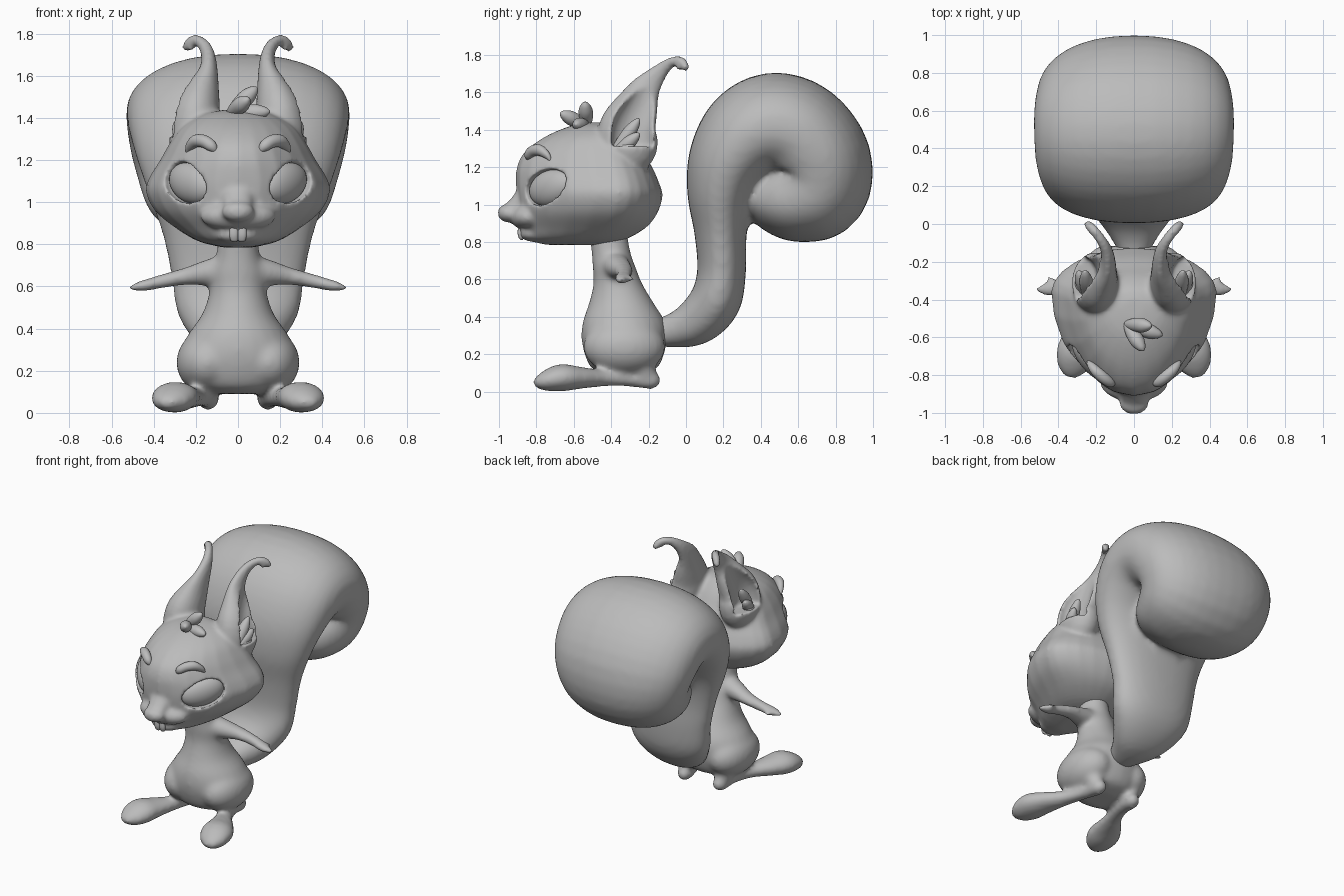
import bpy, bmesh, math
from mathutils import Vector, Matrix

cube = bpy.data.objects.get("Cube")
if cube:
    bpy.data.objects.remove(cube, do_unlink=True)

grey = bpy.data.materials.new("plain_grey")
grey.use_nodes = True
COLOUR = (0.5, 0.5, 0.5, 1)
grey.diffuse_color = COLOUR
grey.node_tree.nodes["Principled BSDF"].inputs["Base Color"].default_value = COLOUR

X, Y, Z = Vector((1, 0, 0)), Vector((0, 1, 0)), Vector((0, 0, 1))
SIDES = (1, -1)


def resample(rows, steps=4):
    """Catmull-Rom through the section rows."""
    rows = [Vector(r) for r in rows]
    pts = [rows[0]] + rows + [rows[-1]]
    out = []
    for a, b, c, d in zip(pts, pts[1:], pts[2:], pts[3:]):
        for k in range(steps):
            t = k / steps
            out.append(b + (c - a) * t / 2 + (a * 2 - b * 5 + c * 4 - d) * t * t / 2
                       + (b * 3 - a - c * 3 + d) * t ** 3 / 2)
    return out + [rows[-1]]


def loft(bm, rows, ref=X, axis=None, side=1, power=2, sides=24):
    """Closed tube; each row is x, y, z, radius along ref, radius across (minus, plus)."""
    rows = [tuple(r) + (r[-1],) * (6 - len(r)) for r in rows]
    rows = resample(rows)
    mids = [Vector(r[:3]) for r in rows]
    rings = []
    for i, r in enumerate(rows):
        t = axis or (mids[min(i + 1, len(mids) - 1)] - mids[max(i - 1, 0)]).normalized()
        u = (ref - t * ref.dot(t)).normalized()
        v = t.cross(u)
        ring = []
        for k in range(sides):
            a = math.tau * k / sides
            c, s = (math.copysign(abs(q) ** (2 / power), q) for q in (math.cos(a), math.sin(a)))
            p = mids[i] + u * c * max(r[3], .003) + v * s * max(r[5] if s > 0 else r[4], .003)
            ring.append(bm.verts.new((p.x * side, p.y, p.z)))
        rings.append(ring)
    faces = [bm.faces.new(rings[0]), bm.faces.new(rings[-1])]
    for p, q in zip(rings, rings[1:]):
        for k in range(sides):
            n = (k + 1) % sides
            faces.append(bm.faces.new((p[k], p[n], q[n], q[k])))
    bmesh.ops.recalc_face_normals(bm, faces=faces)


def ball(bm, place, radii, turn=0, roll=0):
    """Ellipsoid turned about z, after a roll about y."""
    m = (Matrix.Translation(place) @ Matrix.Rotation(turn, 4, 'Z')
         @ Matrix.Rotation(roll, 4, 'Y') @ Matrix.Diagonal((*radii, 1)))
    bmesh.ops.create_uvsphere(bm, u_segments=28, v_segments=18, radius=1, matrix=m)


def finish(bm, name, voxel=0, cutter=None, smooth=4):
    """Turn the bmesh into an object, fusing overlaps and carving if asked."""
    mesh = bpy.data.meshes.new(name)
    bm.to_mesh(mesh)
    bm.free()
    ob = bpy.data.objects.new(name, mesh)
    bpy.context.collection.objects.link(ob)

    def fuse():
        mod = ob.modifiers.new("fuse", 'REMESH')
        mod.mode, mod.voxel_size = 'VOXEL', voxel
    if voxel:
        fuse()
        if cutter:
            mod = ob.modifiers.new("carve", 'BOOLEAN')
            mod.operation, mod.object, mod.solver = 'DIFFERENCE', cutter, 'EXACT'
            fuse()
        mod = ob.modifiers.new("soften", 'SMOOTH')
        mod.factor, mod.iterations = 0.5, smooth
        deps = bpy.context.evaluated_depsgraph_get()
        ob.data = bpy.data.meshes.new_from_object(ob.evaluated_get(deps))
        ob.modifiers.clear()
        ob.data.name = name
    if cutter:
        bpy.data.objects.remove(cutter, do_unlink=True)
    ob.data.materials.clear()
    ob.data.materials.append(grey)
    ob.data.polygons.foreach_set("use_smooth", [True] * len(ob.data.polygons))
    return ob


# Body with thighs, arms and feet fused into one skin
bm = bmesh.new()
loft(bm, [(0, -.34, .09, .12, .09), (0, -.33, .13, .235, .18), (0, -.33, .25, .287, .225),
          (0, -.33, .36, .245, .225), (0, -.345, .47, .17, .175), (0, -.365, .58, .135, .13),
          (0, -.385, .67, .13, .115), (0, -.4, .74, .105, .105), (0, -.42, .88, .09, .1)], axis=Z)
for s in SIDES:
    ball(bm, (.145 * s, -.33, .24), (.148, .22, .15))
    loft(bm, [(.15, -.25, .2, .08, .08), (.145, -.22, .1, .06, .06), (.14, -.21, .05, .04, .04)], side=s)
    loft(bm, [(.14, -.135, .06, .02, .02), (.14, -.18, .062, .05, .05), (.155, -.3, .068, .046, .042),
              (.2, -.44, .072, .055, .045), (.26, -.57, .074, .09, .06), (.3, -.67, .074, .11, .074),
              (.325, -.76, .055, .085, .052), (.335, -.815, .045, .03, .02)], side=s)
    loft(bm, [(.04, -.39, .68, .085, .08), (.15, -.36, .664, .068, .062), (.25, -.335, .648, .052, .042),
              (.36, -.33, .625, .042, .034), (.42, -.34, .61, .042, .03), (.47, -.345, .6, .036, .026),
              (.52, -.345, .59, .014, .012)], ref=Y, side=s)
    loft(bm, [(.41, -.33, .61, .018, .018), (.44, -.295, .605, .018, .018), (.46, -.275, .6, .008, .008)],
         ref=Z, side=s)
finish(bm, "body", .013, smooth=20)

# Curled tail, narrowing into a rounded roll
bm = bmesh.new()
loft(bm, [(0, -.18, .32, .07, .07), (0, -.08, .325, .12, .09), (0, .05, .37, .21, .125),
          (0, .155, .48, .29, .137), (0, .19, .64, .315, .13), (0, .185, .85, .36, .14),
          (0, .185, 1.05, .43, .18), (0, .23, 1.22, .485, .225), (0, .33, 1.36, .52, .265),
          (0, .46, 1.42, .53, .285), (0, .6, 1.38, .53, .285), (0, .7, 1.24, .51, .29),
          (0, .68, 1.1, .47, .3), (0, .58, 1.04, .43, .25), (0, .46, 1.03, .37, .19),
          (0, .35, 1.04, .27, .11)], power=2.2, sides=32)
finish(bm, "tail", .02, smooth=12)

# Carving tools: eye sockets, ear cups and the smile
EYE = (.21, -.71, 1.09)
EYE_TURN, EYE_ROLL = .86, .24
EAR = [(.2, -.34, 1.2, .09, .11), (.21, -.315, 1.3, .12, .16), (.2, -.31, 1.41, .118, .155),
       (.17, -.265, 1.52, .085, .12), (.14, -.215, 1.62, .045, .082), (.145, -.14, 1.71, .032, .045),
       (.18, -.075, 1.762, .027, .028), (.22, -.025, 1.765, .027, .026), (.245, 0, 1.73, .024, .02),
       (.25, .005, 1.715, .01, .01)]
bm = bmesh.new()
for s in SIDES:
    ball(bm, (EYE[0] * s + .03 * s, EYE[1] - .03, EYE[2]), (.148, .07, .096), EYE_TURN * s, EYE_ROLL * -s)
    cup = [(x + .075, y + .03, z + .01, u * .75, v * .72) for x, y, z, u, v in EAR[1:6]]
    loft(bm, cup, side=s)
loft(bm, [(x * .17, -.895 + .1 * x * x, .868 + .04 * x * x, .014 - .008 * abs(x), .014 - .008 * abs(x))
          for x in (-1, -.6, -.2, .2, .6, 1)], ref=Z)
cutter = finish(bm, "carver")
cutter.hide_render = True

# Head with muzzle, nose and ears
bm = bmesh.new()
loft(bm, [(0, -.55, .785, .07, .2, .12), (0, -.5, .815, .19, .35, .18), (0, -.42, .88, .3, .45, .21),
          (0, -.38, .96, .395, .515, .23), (0, -.36, 1.05, .438, .545, .235), (0, -.36, 1.12, .42, .55, .215),
          (0, -.38, 1.2, .37, .525, .2), (0, -.4, 1.28, .325, .465, .17), (0, -.42, 1.36, .265, .34, .14),
          (0, -.44, 1.42, .16, .18, .1), (0, -.44, 1.44, .05, .06, .04)], axis=Z, power=1.9)
ball(bm, (0, -.84, .935), (.18, .1, .075))
ball(bm, (0, -.95, .955), (.078, .058, .05))
ball(bm, (0, -.8, .845), (.11, .095, .045))
loft(bm, [(0, -.84, 1.11, .08, .04), (0, -.875, 1.03, .075, .05), (0, -.92, .975, .07, .05)])
for s in SIDES:
    loft(bm, EAR, side=s)
    # Curled points beside the ear tip
    loft(bm, [(.2, -.04, 1.765, .02, .02), (.225, -.04, 1.735, .017, .017), (.22, -.035, 1.715, .008, .008)], side=s)
finish(bm, "head_and_ears", .0115, cutter, smooth=7)

# Eyes, brows and teeth
for s, label in zip(SIDES, ("left", "right")):
    bm = bmesh.new()
    ball(bm, ((EYE[0] + .008) * s, EYE[1] - .008, EYE[2]), (.15, .068, .096), EYE_TURN * s, EYE_ROLL * -s)
    finish(bm, label + "_eye")
    bm = bmesh.new()
    loft(bm, [(.105, -.84, 1.24, .01, .01), (.125, -.84, 1.265, .025, .026), (.16, -.815, 1.288, .03, .03),
              (.2, -.78, 1.29, .028, .03), (.23, -.742, 1.262, .018, .021), (.242, -.725, 1.235, .006, .006)],
         ref=Y, side=s)
    finish(bm, label + "_brow")
    bm = bmesh.new()
    loft(bm, [(.019, -.885, .88, .02, .013), (.02, -.885, .845, .021, .015), (.018, -.88, .82, .017, .012),
              (.018, -.88, .812, .008, .006)], side=s, power=2.4)
    finish(bm, label + "_tooth")


def tuft(name, root, tips, width, side=1):
    """Fat pointed locks fanning out from one root."""
    bm = bmesh.new()
    root = Vector(root)
    for tip in map(Vector, tips):
        shape = zip((0, .3, .65, .9, 1), (.5, .9, 1, .6, .15))
        loft(bm, [(*root.lerp(tip, t), width * w, width * w) for t, w in shape], ref=Vector((.3, 1, .2)), side=side)
    finish(bm, name)


# Hair on the forehead and inside the ears
tuft("forehead_tuft", (-.04, -.53, 1.42), [(.15, -.59, 1.43), (.05, -.67, 1.49), (.09, -.54, 1.545)], .038)
for s, label in zip(SIDES, ("left", "right")):
    tuft(label + "_ear_tuft", (.24, -.4, 1.25),
         [(.26, -.25, 1.46), (.295, -.25, 1.38), (.3, -.28, 1.32)], .036, s)
